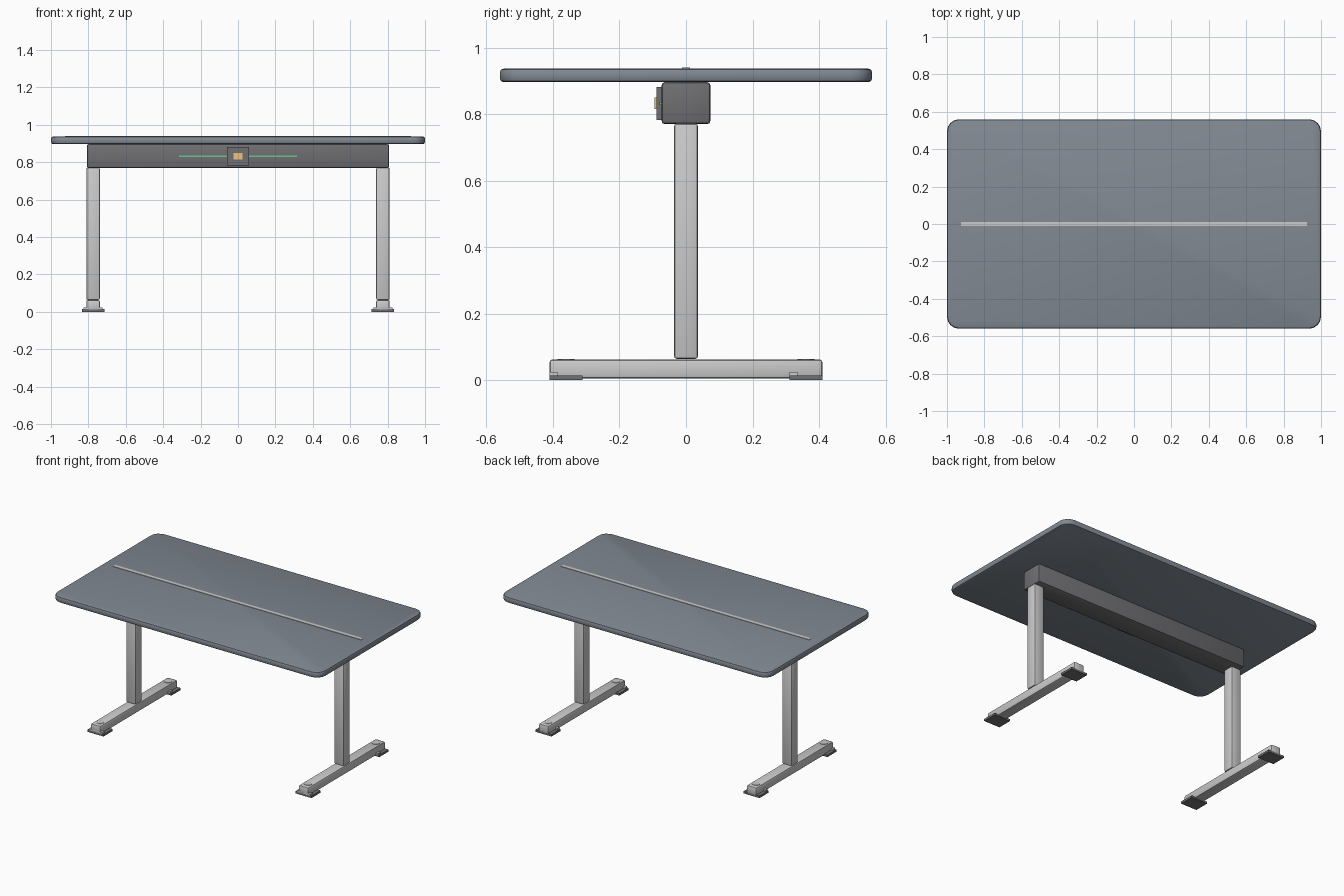
import bpy, bmesh, math

if "Cube" in bpy.data.objects:
    bpy.data.objects.remove(bpy.data.objects["Cube"])


def mat(name, rgb):
    m = bpy.data.materials.new(name)
    m.diffuse_color = (*rgb, 1)
    m.use_nodes = True
    m.node_tree.nodes["Principled BSDF"].inputs["Base Color"].default_value = m.diffuse_color
    return m


SLATE = mat("slate", (0.22, 0.25, 0.29))
DARK = mat("dark_grey", (0.16, 0.16, 0.17))
GREEN = mat("green", (0.15, 0.55, 0.3))
AMBER = mat("amber", (0.85, 0.55, 0.2))


def finish(name, bm, material=None):
    mesh = bpy.data.meshes.new(name)
    bm.to_mesh(mesh)
    bm.free()
    ob = bpy.data.objects.new(name, mesh)
    bpy.context.collection.objects.link(ob)
    if material:
        mesh.materials.append(material)
    return ob


def box(name, x, y, z, bevel=0, material=None, segments=1, corner=0):
    """Box from (min, max) ranges; corner rounds the upright edges first."""
    bm = bmesh.new()
    bmesh.ops.create_cube(bm, size=1)
    for v in bm.verts:
        for i, (lo, hi) in enumerate((x, y, z)):
            v.co[i] = lo if v.co[i] < 0 else hi
    if corner:
        upright = [e for e in bm.edges
                   if abs(e.verts[0].co.z - e.verts[1].co.z) > 1e-4]
        bmesh.ops.bevel(bm, geom=upright, offset=corner, segments=4,
                        profile=0.5, affect='EDGES')
        rims = [e for e in bm.edges
                if abs(e.verts[0].co.z - e.verts[1].co.z) < 1e-4]
    else:
        rims = bm.edges[:]
    if bevel:
        bmesh.ops.bevel(bm, geom=rims, offset=bevel, segments=segments,
                        profile=0.5, affect='EDGES')
    return finish(name, bm, material)


def disc(name, x, y, z0, z1, r):
    bm = bmesh.new()
    bmesh.ops.create_cone(bm, cap_ends=True, segments=16, radius1=r,
                          radius2=r, depth=z1 - z0)
    bmesh.ops.translate(bm, verts=bm.verts, vec=(x, y, (z0 + z1) / 2))
    return finish(name, bm)


# Tabletop with rounded corners and its centre inlay
box("tabletop", (-1, 1), (-0.56, 0.56), (0.896, 0.937), 0.012, SLATE, 2, 0.065)
box("centre_inlay", (-0.925, 0.925), (-0.012, 0.012), (0.93, 0.94))

# Crossbeam with control panel, button and light strip
box("crossbeam", (-0.808, 0.808), (-0.073, 0.073), (0.77, 0.896), 0.009, DARK, 2)
box("control_panel", (-0.06, 0.06), (-0.088, -0.07), (0.783, 0.882), 0, DARK)
box("control_button", (-0.025, 0.025), (-0.094, -0.085), (0.815, 0.85), 0, AMBER)
box("light_strip", (-0.315, 0.315), (-0.079, -0.07), (0.827, 0.836), 0, GREEN)

# Legs, feet and floor pads on both sides
for side, cx in (("left", -0.775), ("right", 0.775)):
    w = 0.036
    box(side + "_leg", (cx - w, cx + w), (-w, w), (0.064, 0.771), 0.008, None, 2)
    box(side + "_foot", (cx - w, cx + w), (-0.41, 0.41), (0.005, 0.062),
        0.008, None, 2)
    for end, cy in (("front", -0.361), ("back", 0.361)):
        n = f"{side}_{end}_"
        box(n + "pad", (cx - 0.06, cx + 0.06), (cy - 0.049, cy + 0.049),
            (0, 0.014), 0, DARK)
        box(n + "pad_bar", (cx - 0.05, cx + 0.05), (cy - 0.049, cy - 0.025),
            (0.012, 0.024))
        disc(n + "foot_cap", cx, cy, 0.055, 0.064, 0.025)

for ob in bpy.data.objects:
    ob.select_set(True)
bpy.context.view_layer.objects.active = bpy.data.objects["tabletop"]
bpy.ops.object.shade_smooth_by_angle(angle=math.radians(30))
